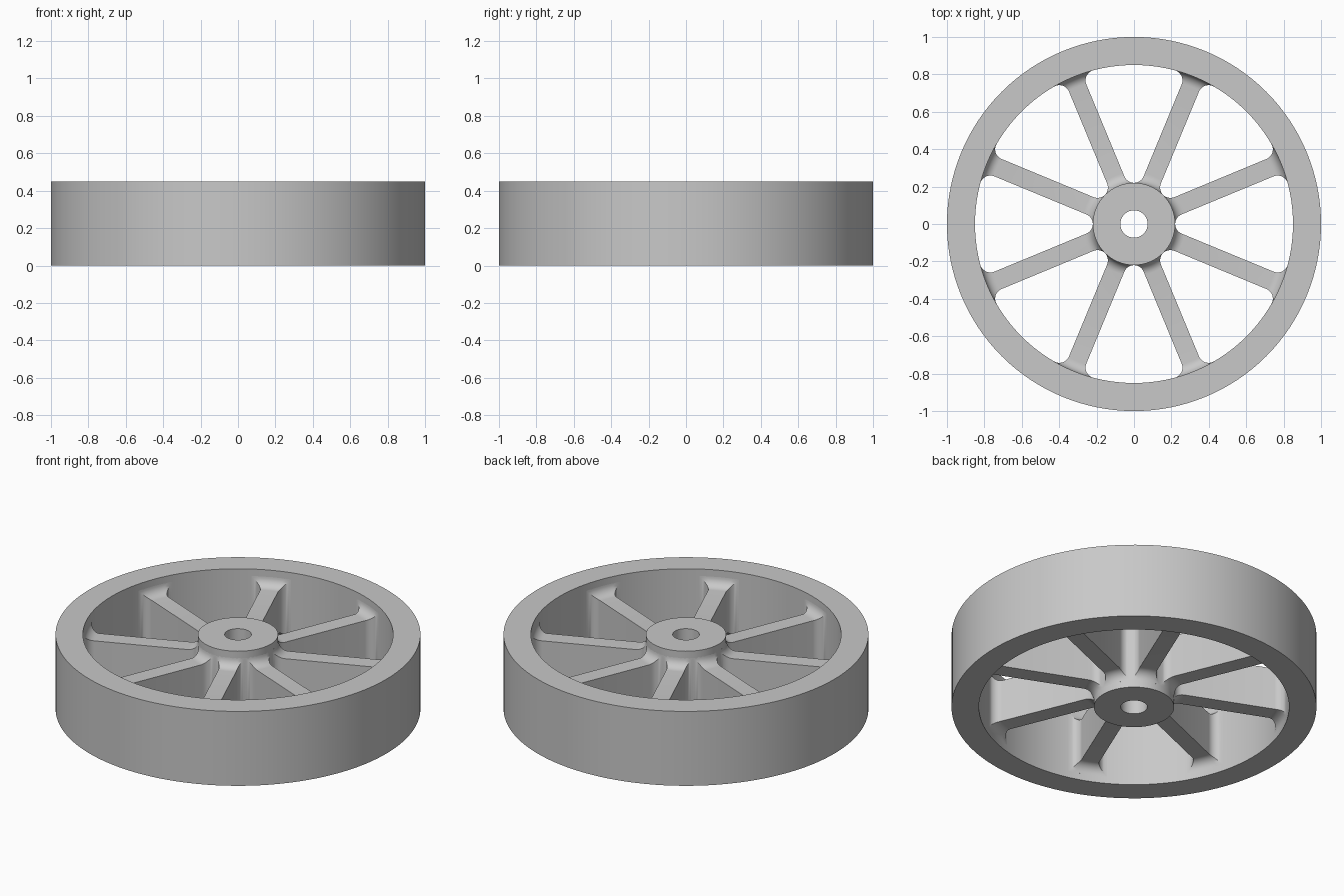
import bpy, bmesh, math

cube = bpy.data.objects.get("Cube")
if cube:
    bpy.data.objects.remove(cube, do_unlink=True)

HEIGHT = 0.45
RIM_OUT, RIM_IN = 1.0, 0.85
HUB_OUT, BORE = 0.22, 0.073
SPOKES = 8
HALF_W, HALF_H = 0.05, 0.128   # spoke half width and half height
FILLET = 0.056
STEPS, COLS = 8, 6

grey = bpy.data.materials.new("plain_grey")
grey.use_nodes = True
color = (0.58, 0.58, 0.58, 1)
grey.diffuse_color = color
grey.node_tree.nodes["Principled BSDF"].inputs["Base Color"].default_value = color


def finish(name, bm):
    bmesh.ops.recalc_face_normals(bm, faces=bm.faces)
    mesh = bpy.data.meshes.new(name)
    bm.to_mesh(mesh)
    bm.free()
    mesh.materials.append(grey)
    obj = bpy.data.objects.new(name, mesh)
    bpy.context.collection.objects.link(obj)
    bpy.ops.object.select_all(action='DESELECT')
    obj.select_set(True)
    bpy.context.view_layer.objects.active = obj
    bpy.ops.object.shade_smooth_by_angle(angle=math.radians(30))
    return obj


def bridge(bm, loops):
    """Join consecutive closed vertex loops with quads."""
    for a, b in zip(loops, loops[1:]):
        n = len(a)
        for i in range(n):
            j = (i + 1) % n
            bm.faces.new((a[i], a[j], b[j], b[i]))


def tube(name, r_in, r_out, segments):
    """Ring with a rectangular section."""
    bm = bmesh.new()
    loops = []
    for r, z in ((r_in, 0), (r_out, 0), (r_out, HEIGHT), (r_in, HEIGHT)):
        ring = []
        for i in range(segments):
            a = 2 * math.pi * i / segments
            ring.append(bm.verts.new((r * math.cos(a), r * math.sin(a), z)))
        loops.append(ring)
    bridge(bm, loops + [loops[0]])
    return finish(name, bm)


def fillet_stations(radius, side):
    """Sections (distance, half width, half height) leaving a cylinder;
    side is 1 going outward from the hub, -1 going inward from the rim."""
    d = radius + side * FILLET
    centre_y = HALF_W + FILLET
    centre_angle = math.asin(centre_y / d)
    tangent = math.hypot(d * math.cos(centre_angle), HALF_W)
    stations = []
    for i in range(STEPS + 1):
        t = math.pi / 2 * i / STEPS
        rho = radius + side * FILLET * (1 - math.cos(t))
        width = HALF_W
        if (tangent - rho) * side > 0:
            c = (rho ** 2 + d ** 2 - FILLET ** 2) / (2 * rho * d)
            width = rho * math.sin(centre_angle - math.acos(min(1, c)))
        stations.append((rho, width, HALF_H + FILLET * (1 - math.sin(t))))
    # Sink the end slightly into the cylinder
    rho, width, high = stations[0]
    return [(rho - side * 0.01, width, high)] + stations


def spoke(name, angle):
    bm = bmesh.new()
    stations = fillet_stations(HUB_OUT, 1) + fillet_stations(RIM_IN, -1)[::-1]
    ca, sa = math.cos(angle), math.sin(angle)
    loops = []
    for rho, width, high in stations:
        us = [width * (2 * k / COLS - 1) for k in range(COLS + 1)]
        section = [(u, high) for u in us] + [(u, -high) for u in reversed(us)]
        loop = []
        for u, z in section:
            x = math.sqrt(rho ** 2 - u ** 2)
            loop.append(bm.verts.new((x * ca - u * sa, x * sa + u * ca,
                                      HEIGHT / 2 + z)))
        loops.append(loop)
    bridge(bm, loops)
    bm.faces.new(loops[0])
    bm.faces.new(loops[-1])
    return finish(name, bm)


# Rim and bored hub
tube("rim", RIM_IN, RIM_OUT, 128)
tube("hub", BORE, HUB_OUT, 64)

# Spokes flaring into hub and rim
for i in range(SPOKES):
    spoke(f"spoke_{i + 1}", 2 * math.pi * (i + 0.5) / SPOKES)
